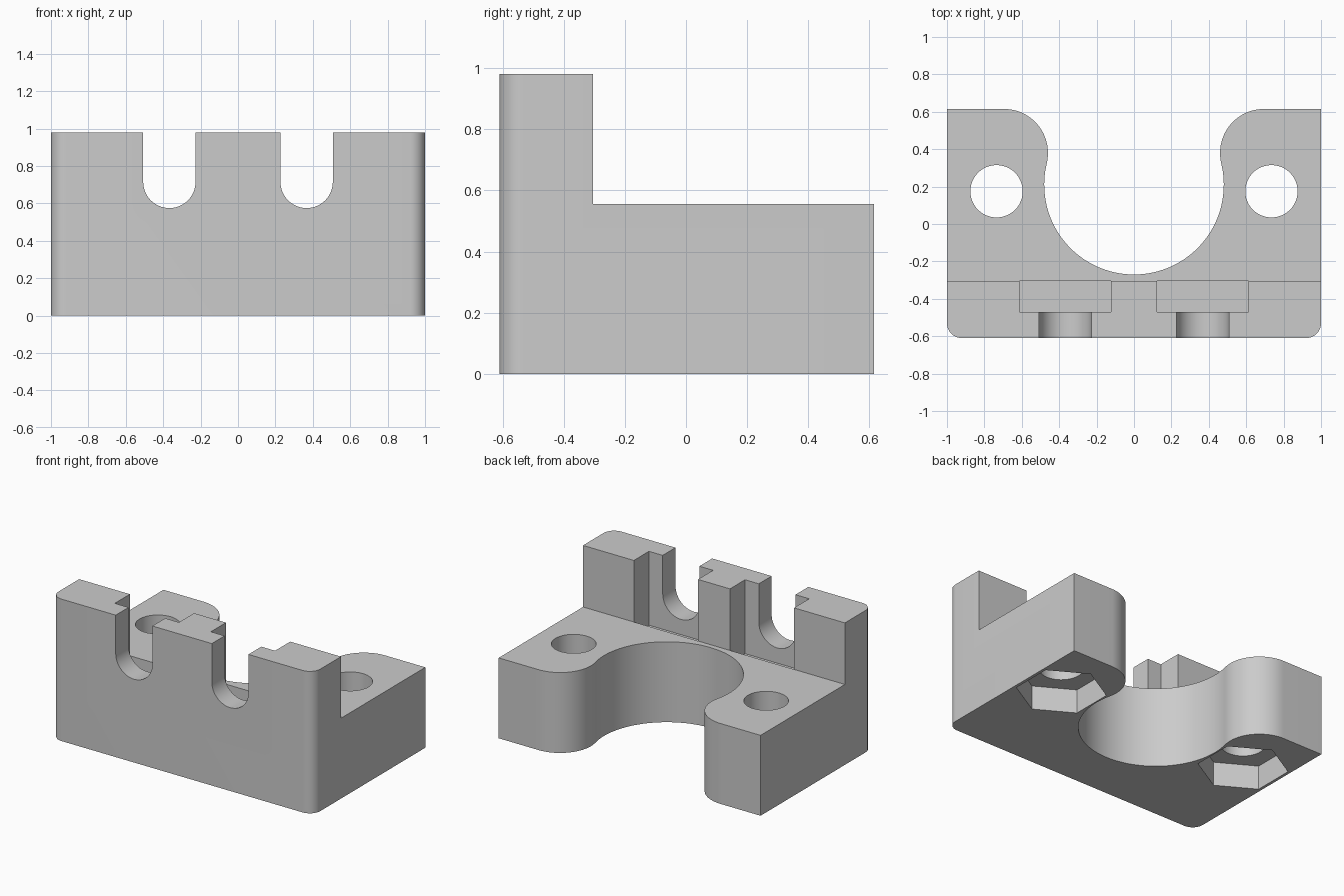
import bpy, bmesh
from math import sin, cos, radians, atan2, degrees
from mathutils import Matrix

if "Cube" in bpy.data.objects:
    bpy.data.objects.remove(bpy.data.objects["Cube"], do_unlink=True)

grey = bpy.data.materials.new("plain grey")
grey.use_nodes = True
colour = (0.6, 0.6, 0.6, 1)
grey.diffuse_color = colour
grey.node_tree.nodes["Principled BSDF"].inputs["Base Color"].default_value = colour

BACK, FRONT, TOP = 0.615, -0.61, 0.98
BASE_TOP, WALL_BACK = 0.555, -0.305
NUT_R, NUT_DEPTH, BOLT_R = 0.283, 0.165, 0.14


def arc(cx, cy, r, start, end, steps):
    angles = [radians(start + (end - start) * i / steps) for i in range(steps + 1)]
    return [(cx + r * cos(a), cy + r * sin(a)) for a in angles]


def prism(name, outline, low, high, matrix=Matrix()):
    """Extrude a flat outline along z, then place it."""
    bm = bmesh.new()
    face = bm.faces.new([bm.verts.new((x, y, low)) for x, y in outline])
    new = bmesh.ops.extrude_face_region(bm, geom=[face])["geom"]
    bmesh.ops.translate(bm, vec=(0, 0, high - low),
                        verts=[v for v in new if isinstance(v, bmesh.types.BMVert)])
    bmesh.ops.transform(bm, matrix=matrix, verts=bm.verts)
    bmesh.ops.recalc_face_normals(bm, faces=bm.faces)
    mesh = bpy.data.meshes.new(name)
    bm.to_mesh(mesh)
    bm.free()
    mesh.materials.append(grey)
    obj = bpy.data.objects.new(name, mesh)
    bpy.context.collection.objects.link(obj)
    return obj


def box(name, x0, x1, y0, y1, z0, z1):
    return prism(name, [(x0, y0), (x1, y0), (x1, y1), (x0, y1)], z0, z1)


# Plan outline: the cradle arc runs tangent into a rounded lobe on each side
cradle_y, cradle_r = 0.21, 0.48
lobe_x, lobe_y, lobe_r = 0.695, 0.38, 0.235
join = degrees(atan2(lobe_y - cradle_y, lobe_x))
half = arc(0, cradle_y, cradle_r, -90, join, 40)
half += arc(lobe_x, lobe_y, lobe_r, 180 + join, 90, 24)[1:]
half += [(1, BACK)] + arc(0.92, FRONT + 0.08, 0.08, 0, -90, 10)
outline = half + [(-x, y) for x, y in reversed(half[1:])]
bracket = prism("bracket_body", outline, 0, TOP)

# Space above the base, behind the upright wall
cutters = [box("step_cutter", -1.2, 1.2, WALL_BACK, 0.8, BASE_TOP, 1.2)]

upright = Matrix.Rotation(radians(90), 4, "X")
for side in (-1, 1):
    # Vertical bolt hole with a hexagonal nut recess underneath
    place = Matrix.Translation((side * 0.735, 0.175, 0))
    hole = arc(0, 0, BOLT_R, 0, 352.5, 47)
    cutters.append(prism("hole_cutter", hole, -0.1, 0.8, place))
    cutters.append(prism("nut_cutter", arc(0, 0, NUT_R, 30, 330, 5),
                         -0.1, NUT_DEPTH, place))
    # Round-bottomed slot through the wall with a wider nut pocket behind
    slot = arc(side * 0.367, 0.715, BOLT_R, 180, 360, 24)
    slot += [(side * 0.367 + BOLT_R, 1.2), (side * 0.367 - BOLT_R, 1.2)]
    cutters.append(prism("slot_cutter", slot, 0.4, 0.8, upright))
    cutters.append(box("pocket_cutter", side * 0.367 - 0.245, side * 0.367 + 0.245,
                       WALL_BACK - NUT_DEPTH, WALL_BACK, 0.47, 1.2))

# Cut everything away, then drop the cutters
for cutter in cutters:
    cutter.hide_render = True
    mod = bracket.modifiers.new(cutter.name, "BOOLEAN")
    mod.operation, mod.solver, mod.object = "DIFFERENCE", "EXACT", cutter
bpy.context.view_layer.update()
result = bracket.evaluated_get(bpy.context.evaluated_depsgraph_get())
final = bpy.data.meshes.new_from_object(result)
bracket.modifiers.clear()
bracket.data = final
for cutter in cutters:
    bpy.data.objects.remove(cutter, do_unlink=True)

bpy.ops.object.select_all(action="DESELECT")
bracket.select_set(True)
bpy.context.view_layer.objects.active = bracket
bpy.ops.object.shade_smooth_by_angle(angle=radians(30))
